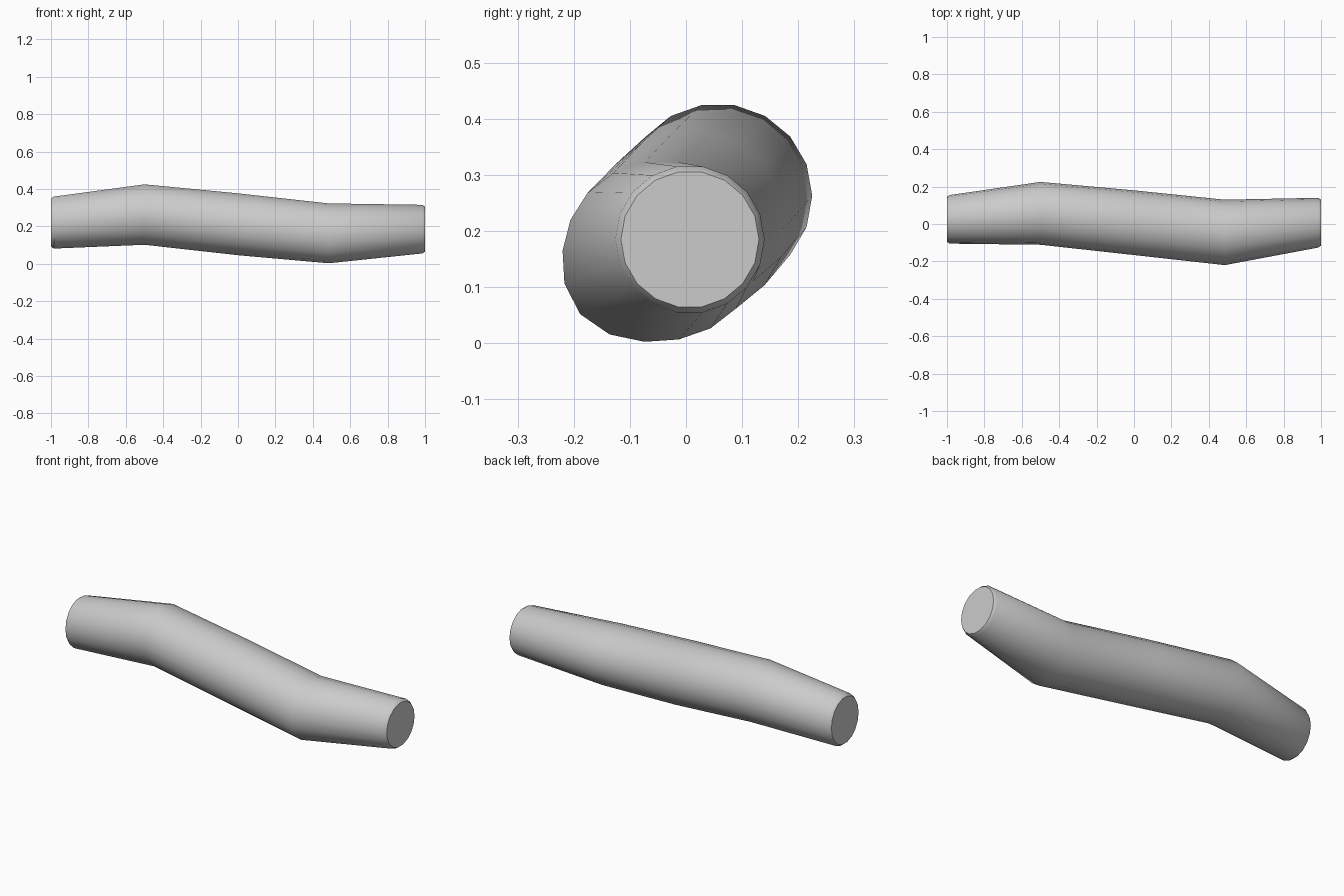
import bpy, bmesh
from math import sin, cos, pi, radians

if "Cube" in bpy.data.objects:
    bpy.data.objects.remove(bpy.data.objects["Cube"])

SIDES = 18

# Cross-sections: x, centre y, centre z, radius y, radius z, lower-left bulge
sections = [
    (-1.0, 0.025, 0.220, 0.120, 0.130, 0),
    (-0.985, 0.025, 0.220, 0.130, 0.141, 0),
    (-0.5, 0.057, 0.263, 0.168, 0.164, 0),
    (0.0, 0.007, 0.211, 0.173, 0.168, 0),
    (0.485, -0.043, 0.165, 0.173, 0.160, 0.10),
    (0.985, 0.007, 0.185, 0.133, 0.132, 0),
    (1.0, 0.007, 0.185, 0.123, 0.122, 0),
]

bm = bmesh.new()


def ring(x, cy, cz, ry, rz, bulge):
    verts = []
    for i in range(SIDES):
        a = 2 * pi * i / SIDES
        k = 1 + bulge * max(0, cos(a - radians(222))) ** 5
        verts.append(bm.verts.new((x, cy + ry * k * cos(a),
                                   max(0, cz + rz * k * sin(a)))))
    return verts


# Loft the bent log through its sections and cap both ends
rings = [ring(*s) for s in sections]
for r0, r1 in zip(rings, rings[1:]):
    for i in range(SIDES):
        j = (i + 1) % SIDES
        bm.faces.new((r0[i], r0[j], r1[j], r1[i]))
bm.faces.new(rings[0])
bm.faces.new(rings[-1])
bmesh.ops.recalc_face_normals(bm, faces=bm.faces)

mesh = bpy.data.meshes.new("log")
bm.to_mesh(mesh)
bm.free()
log = bpy.data.objects.new("log", mesh)
bpy.context.collection.objects.link(log)

# Smooth bark with crisp cut ends
bpy.context.view_layer.objects.active = log
log.select_set(True)
bpy.ops.object.shade_smooth_by_angle(angle=radians(35))
